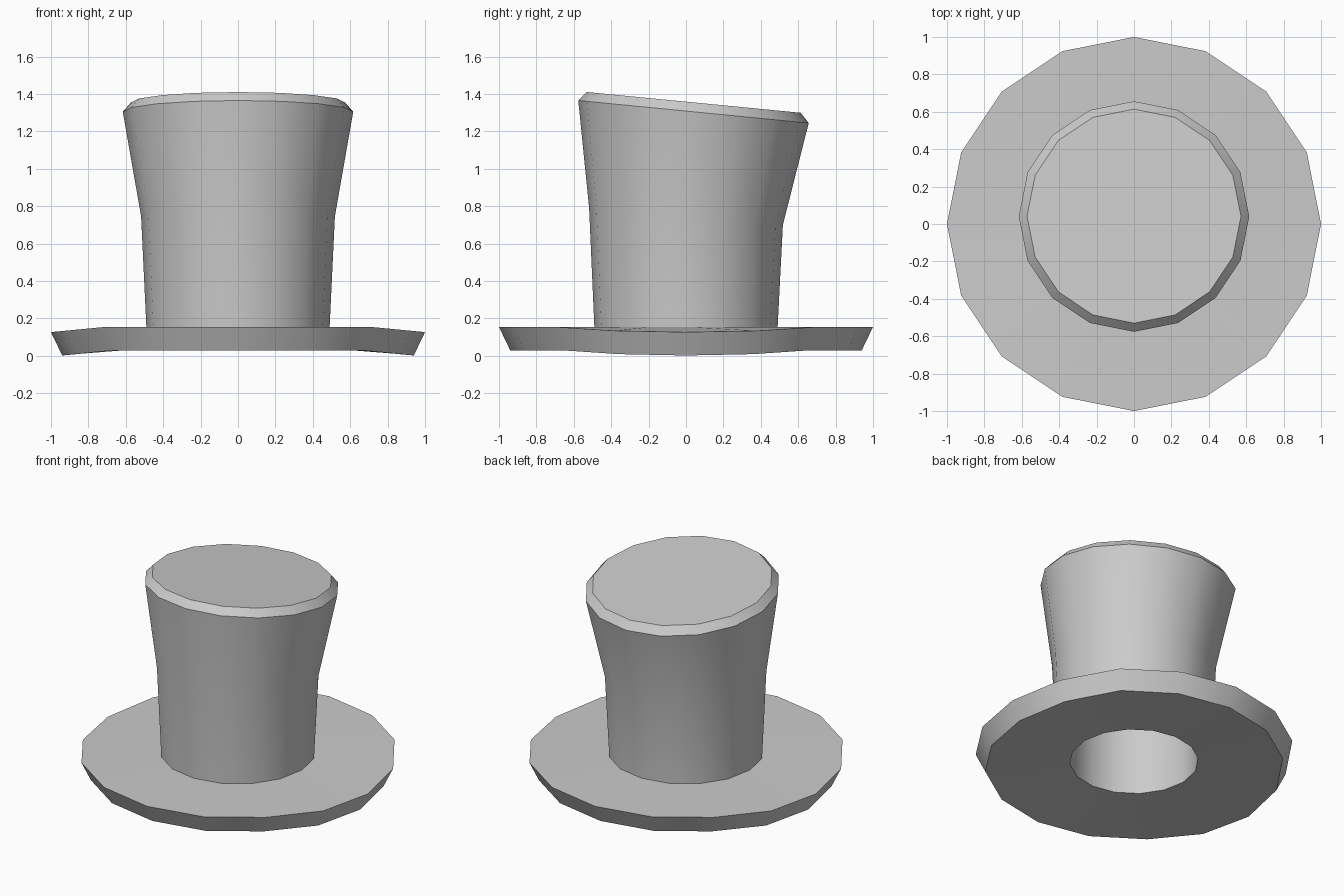
import bpy, bmesh, math

if "Cube" in bpy.data.objects:
    bpy.data.objects.remove(bpy.data.objects["Cube"])

SIDES = 16
# Rings from outer crown top, over the brim, up into the hollow inside:
# (radius, centre y, centre z, tilt along y, side droop)
RINGS = [
    (0.572, 0.042, 1.355, -0.097, 0),      # crown top
    (0.616, 0.040, 1.305, -0.098, 0),      # crown rim
    (0.518, 0.0, 0.745, -0.087, 0),        # crown waist
    (0.490, 0.0, 0.155, 0, 0),             # crown base
    (1.000, 0.0, 0.155, 0, 0.028),         # brim upper edge
    (0.940, 0.0, 0.030, 0, 0.028),         # brim lower edge
    (0.405, 0.0, 0.055, 0, 0),             # head opening
    (0.400, 0.0, 0.745, -0.087, 0),        # inner waist
    (0.505, 0.035, 1.210, -0.098, 0),      # inner rim
    (0.490, 0.035, 1.250, -0.097, 0),      # inner top
]


def make_ring(bm, r, cy, cz, tilt, droop):
    verts = []
    for i in range(SIDES):
        a = 2 * math.pi * i / SIDES
        c, s = math.cos(a), math.sin(a)
        sag = droop * max(0, abs(c) - 0.707) / 0.293
        verts.append(bm.verts.new((r * c, cy + r * s, cz + tilt * r * s - sag)))
    return verts


# Hat: one closed shell bridged ring to ring
bm = bmesh.new()
rings = [make_ring(bm, *p) for p in RINGS]
for a, b in zip(rings, rings[1:]):
    for i in range(SIDES):
        j = (i + 1) % SIDES
        bm.faces.new((a[i], a[j], b[j], b[i]))
bm.faces.new(rings[0])
bm.faces.new(rings[-1])
bmesh.ops.recalc_face_normals(bm, faces=bm.faces)

mesh = bpy.data.meshes.new("top_hat")
bm.to_mesh(mesh)
bm.free()
hat = bpy.data.objects.new("top_hat", mesh)
bpy.context.collection.objects.link(hat)

# Smooth walls, sharp rims
bpy.context.view_layer.objects.active = hat
hat.select_set(True)
bpy.ops.object.shade_smooth_by_angle(angle=math.radians(30))
